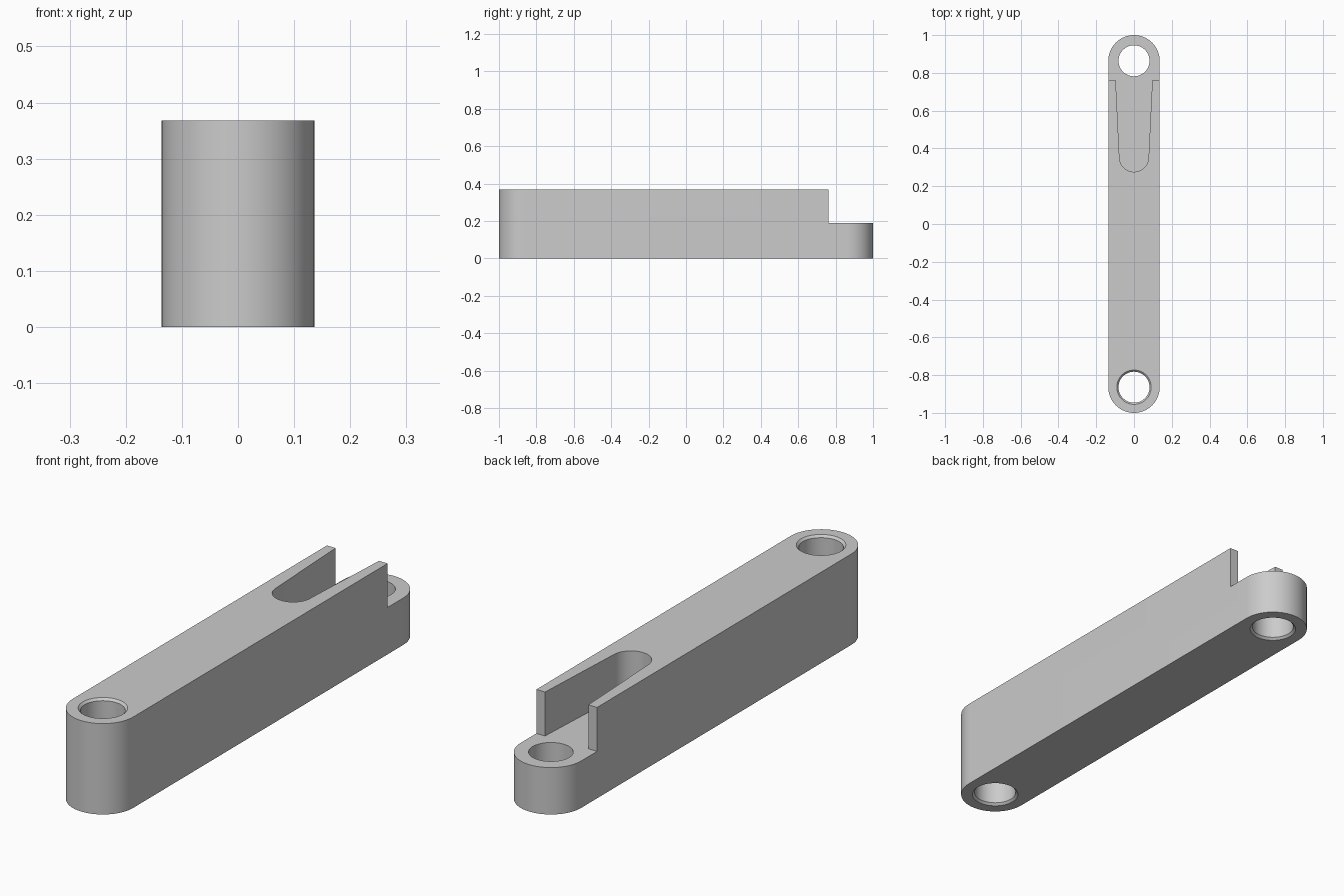
import bpy, bmesh, math

cube = bpy.data.objects.get("Cube")
if cube:
    bpy.data.objects.remove(cube, do_unlink=True)

HALF_W, HEIGHT, STEP_Z, STEP_Y = 0.136, 0.368, 0.19, 0.763
PIN_Y = 1 - HALF_W
HOLE_R, CHAMFER = 0.082, 0.009

grey = bpy.data.materials.new("plain grey")
grey.use_nodes = True
grey.diffuse_color = (0.6, 0.6, 0.6, 1)
grey.node_tree.nodes["Principled BSDF"].inputs["Base Color"].default_value = (0.6, 0.6, 0.6, 1)


def arc(cy, r, start, end, n=32):
    angles = [math.radians(start + (end - start) * i / n) for i in range(n + 1)]
    return [(r * math.cos(a), cy + r * math.sin(a)) for a in angles]


def make_object(name, bm):
    bmesh.ops.recalc_face_normals(bm, faces=bm.faces)
    mesh = bpy.data.meshes.new(name)
    bm.to_mesh(mesh)
    bm.free()
    mesh.materials.append(grey)
    obj = bpy.data.objects.new(name, mesh)
    bpy.context.collection.objects.link(obj)
    return obj


def prism(name, outline, z0, z1):
    bm = bmesh.new()
    face = bm.faces.new([bm.verts.new((x, y, z0)) for x, y in outline])
    top = bmesh.ops.extrude_face_region(bm, geom=[face])["geom"]
    bmesh.ops.translate(bm, vec=(0, 0, z1 - z0),
                        verts=[v for v in top if isinstance(v, bmesh.types.BMVert)])
    return make_object(name, bm)


def lathe(name, cy, profile, n=64):
    bm = bmesh.new()
    rings = [[bm.verts.new((x, y, z)) for x, y in arc(cy, r, 0, 360, n)[:-1]]
             for r, z in profile]
    for low, high in zip(rings, rings[1:]):
        for i in range(n):
            j = (i + 1) % n
            bm.faces.new((low[i], low[j], high[j], high[i]))
    bm.faces.new(rings[0])
    bm.faces.new(rings[-1])
    return make_object(name, bm)


def hole_profile(top, top_chamfer):
    # Through hole flared at the bottom and optionally at the top
    d = 0.05
    profile = [(HOLE_R + CHAMFER + d, -d), (HOLE_R, CHAMFER)]
    if top_chamfer:
        return profile + [(HOLE_R, top - CHAMFER), (HOLE_R + CHAMFER + d, top + d)]
    return profile + [(HOLE_R, top + d)]


# Solid bar with rounded ends
bar = prism("link_arm", arc(PIN_Y, HALF_W, 0, 180) + arc(-PIN_Y, HALF_W, 180, 360), 0, HEIGHT)

# Lowered back end joined to the tapered slot between the two prongs
slot = [(-0.097, STEP_Y)] + arc(0.353, 0.077, 182, 358) + [(0.097, STEP_Y)]
step = [(0.3, STEP_Y), (0.3, 1.2), (-0.3, 1.2), (-0.3, STEP_Y)]
cutters = [
    prism("slot_cutter", slot + step, STEP_Z, HEIGHT + 0.1),
    lathe("front_hole_cutter", -PIN_Y, hole_profile(HEIGHT, True)),
    lathe("back_hole_cutter", PIN_Y, hole_profile(STEP_Z, False)),
]

bpy.ops.object.select_all(action="DESELECT")
bpy.context.view_layer.objects.active = bar
bar.select_set(True)
for cutter in cutters:
    cutter.hide_render = True
    mod = bar.modifiers.new("cut", "BOOLEAN")
    mod.operation, mod.solver, mod.object = "DIFFERENCE", "EXACT", cutter
    bpy.ops.object.modifier_apply(modifier=mod.name)
    bpy.data.objects.remove(cutter, do_unlink=True)

bpy.ops.object.shade_smooth_by_angle(angle=math.radians(30))
